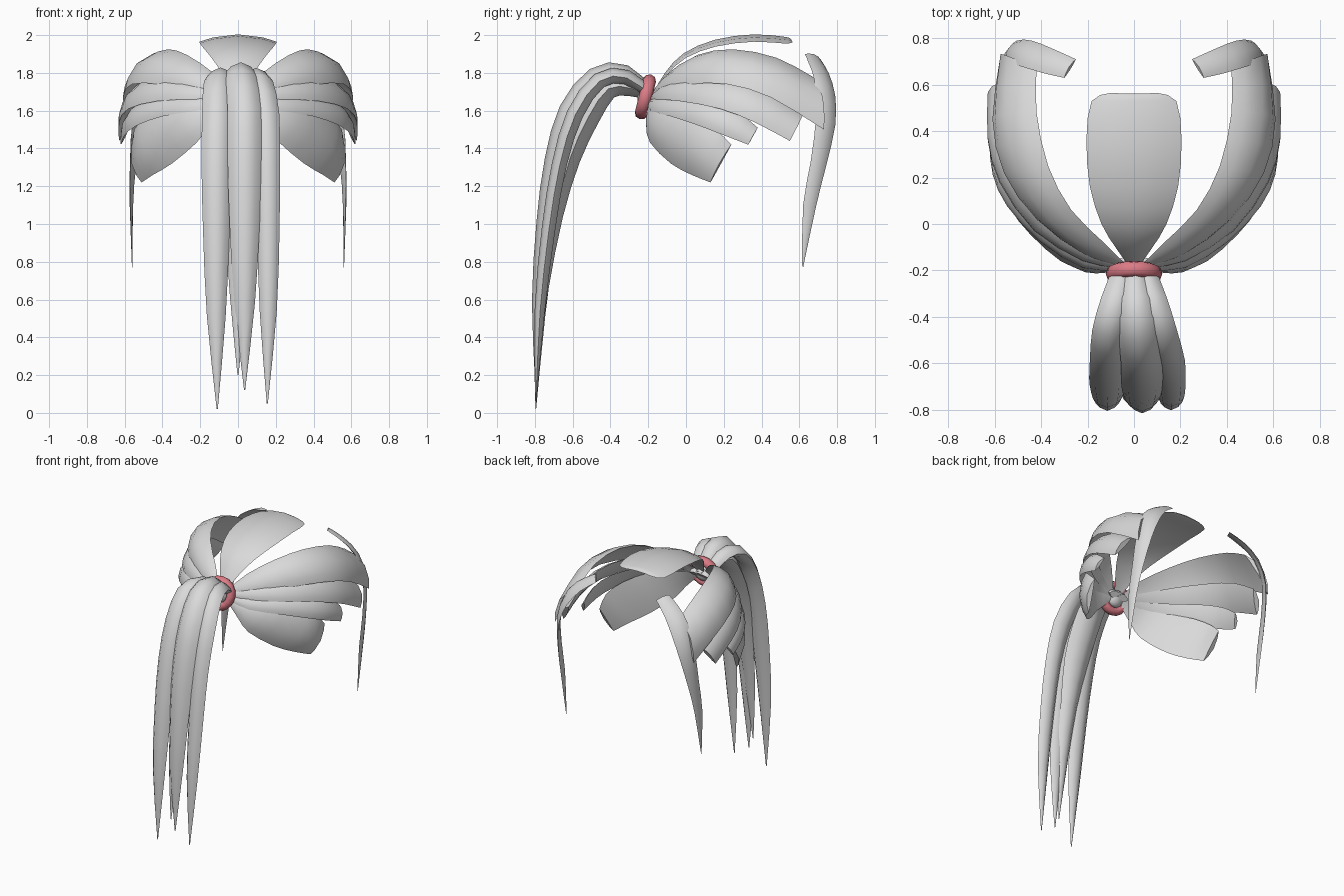
import bpy, bmesh, math
from mathutils import Vector

if "Cube" in bpy.data.objects:
    bpy.data.objects.remove(bpy.data.objects["Cube"])


def material(name, rgb):
    m = bpy.data.materials.new(name)
    m.diffuse_color = (*rgb, 1)
    m.use_nodes = True
    m.node_tree.nodes["Principled BSDF"].inputs["Base Color"].default_value = m.diffuse_color
    return m


GREY = material("hair_grey", (0.7, 0.7, 0.7))
PINK = material("tie_pink", (0.72, 0.2, 0.24))


def smooth_path(pts, steps=2):
    """Catmull-Rom interpolation through the points."""
    p = [Vector(q) for q in pts]
    p = [2 * p[0] - p[1]] + p + [2 * p[-1] - p[-2]]
    out = []
    for i in range(1, len(p) - 2):
        a, b, c, d = p[i - 1:i + 3]
        for s in range(steps):
            t = s / steps
            out.append(0.5 * (2 * b + (c - a) * t + (2 * a - 5 * b + 4 * c - d) * t * t
                              + (3 * b - a - 3 * c + d) * t ** 3))
    return out + [p[-2]]


def lock(name, edge_a, edge_b, outer, inner, mirror=False):
    """Hair lock lofted between two edge curves; outer/inner bulge relative to half width."""
    ea, eb = smooth_path(edge_a), smooth_path(edge_b)
    mids = [(a + b) / 2 for a, b in zip(ea, eb)]
    bm = bmesh.new()
    rings = []
    for i, (a, b) in enumerate(zip(ea, eb)):
        tangent = mids[min(i + 1, len(mids) - 1)] - mids[max(i - 1, 0)]
        normal = (b - a).cross(tangent).normalized()
        half = (b - a).length / 2
        ring = []
        for t, k in [(-1, 0), (-.65, outer), (0, outer), (.65, outer),
                     (1, 0), (.65, inner), (0, inner), (-.65, inner)]:
            bulge = k * half * (1 - t * t)
            ring.append(bm.verts.new(mids[i] + (b - a) * t / 2 + normal * bulge))
        rings.append(ring)
    for r, s in zip(rings, rings[1:]):
        for j in range(8):
            k = (j + 1) % 8
            bm.faces.new((r[j], r[k], s[k], s[j]))
    bm.faces.new(rings[0])
    bm.faces.new(rings[-1][::-1])
    bmesh.ops.recalc_face_normals(bm, faces=bm.faces[:])
    mesh = bpy.data.meshes.new(name)
    bm.to_mesh(mesh)
    bm.free()
    mesh.materials.append(GREY)
    ob = bpy.data.objects.new(name, mesh)
    bpy.context.collection.objects.link(ob)
    if mirror:
        ob.modifiers.new("mirror", 'MIRROR')
    shade(ob)
    return ob


def shade(ob):
    bpy.ops.object.select_all(action='DESELECT')
    ob.select_set(True)
    bpy.context.view_layer.objects.active = ob
    bpy.ops.object.shade_smooth_by_angle(angle=math.radians(50))


# Side locks, fanned out from the tie around the head
lock("upper_side_lock",
     [(.04, -.17, 1.70), (.13, -.08, 1.80), (.27, .06, 1.895), (.37, .25, 1.925), (.42, .48, 1.88), (.42, .67, 1.78)],
     [(.06, -.18, 1.66), (.22, -.13, 1.70), (.42, .02, 1.74), (.56, .22, 1.74), (.61, .45, 1.67), (.575, .73, 1.50)],
     .38, .08, True)
lock("middle_side_lock",
     [(.04, -.18, 1.68), (.19, -.11, 1.74), (.35, .03, 1.78), (.47, .22, 1.77), (.53, .42, 1.71), (.54, .62, 1.58)],
     [(.06, -.19, 1.65), (.22, -.16, 1.66), (.43, -.03, 1.65), (.58, .18, 1.61), (.63, .36, 1.54), (.63, .55, 1.44)],
     .35, -.1, True)
lock("lower_side_lock",
     [(.04, -.18, 1.66), (.19, -.14, 1.68), (.37, -.02, 1.68), (.51, .15, 1.65), (.57, .28, 1.59), (.58, .38, 1.51)],
     [(.06, -.20, 1.63), (.22, -.19, 1.60), (.40, -.08, 1.57), (.54, .07, 1.52), (.60, .20, 1.47), (.62, .33, 1.42)],
     .35, -.1, True)
lock("bottom_side_lock",
     [(.05, -.18, 1.65), (.20, -.16, 1.65), (.36, -.07, 1.62), (.48, .06, 1.57), (.55, .16, 1.50), (.55, .24, 1.42)],
     [(.05, -.20, 1.62), (.15, -.21, 1.52), (.22, -.19, 1.43), (.35, -.08, 1.32), (.45, .03, 1.26), (.51, .13, 1.22)],
     .3, -.03, True)

# Long thin strands that frame the face
lock("face_strand",
     [(.25, .71, 1.875), (.35, .755, 1.80), (.44, .79, 1.68), (.505, .79, 1.52), (.54, .74, 1.30), (.555, .69, 1.10), (.56, .62, .77)],
     [(.30, .63, 1.90), (.39, .65, 1.85), (.49, .68, 1.76), (.555, .69, 1.58), (.57, .66, 1.33), (.57, .62, 1.10), (.56, .615, .78)],
     .3, -.1, True)

# Top lock over the crown
crown = [(.03, -.17, 1.69), (.08, -.10, 1.79), (.14, .00, 1.88), (.19, .16, 1.94),
         (.205, .36, 1.965), (.183, .53, 1.955), (.10, .565, 1.963)]
lock("top_lock", [(-x, y, z) for x, y, z in crown], crown, .19, .06)

# Ponytail strands share one arched path
PATH = [(-.16, 1.66), (-.31, 1.765), (-.45, 1.75), (-.575, 1.57),
        (-.66, 1.30), (-.72, .95), (-.77, .50), (-.795, 0)]


def tail(name, centres, halves, inward, tip):
    ea, eb = [], []
    for i, ((y, z), c, h) in enumerate(zip(PATH, centres, halves)):
        bend = inward * min(1, i) * min(1, (7 - i) / 4)
        d = bend * min(1, i / 3)
        y, z = y + d, z - bend * max(0, 1 - i / 5) + tip * (1 - z / 1.77)
        ea.append((c + h, y, z))
        eb.append((c - h, y, z))
    lock(name, ea, eb, .65, -.55)


tail("left_tail_strand", [-.035, -.075, -.105, -.11, -.115, -.115, -.115, -.11],
     [.045, .065, .075, .08, .078, .07, .05, .003], -.01, .02)
tail("middle_tail_strand", [0, .01, .02, .035, .035, .035, .035, .035],
     [.045, .07, .085, .09, .09, .08, .055, .003], -.04, .12)
tail("right_tail_strand", [.035, .075, .115, .145, .156, .16, .16, .155],
     [.045, .065, .07, .074, .066, .06, .045, .003], -.01, .05)
tail("rear_tail_strand", [0, 0, 0, 0, 0, 0, 0, 0],
     [.045, .075, .10, .11, .10, .07, .045, .003], .06, .2)

# Gathered hair inside the tie
bpy.ops.mesh.primitive_uv_sphere_add(segments=12, ring_count=8, radius=.07, location=(0, -.21, 1.675))
knot = bpy.context.object
knot.name = "gathered_hair"
knot.scale.y = .7
knot.data.materials.append(GREY)
shade(knot)

# Hair tie
bpy.ops.mesh.primitive_torus_add(major_segments=16, minor_segments=8, major_radius=.092,
                                 minor_radius=.03, location=(0, -.215, 1.673),
                                 rotation=(math.radians(76), 0, 0))
tie = bpy.context.object
tie.name = "hair_tie"
tie.scale.z = 1.15
tie.data.materials.append(PINK)
shade(tie)
